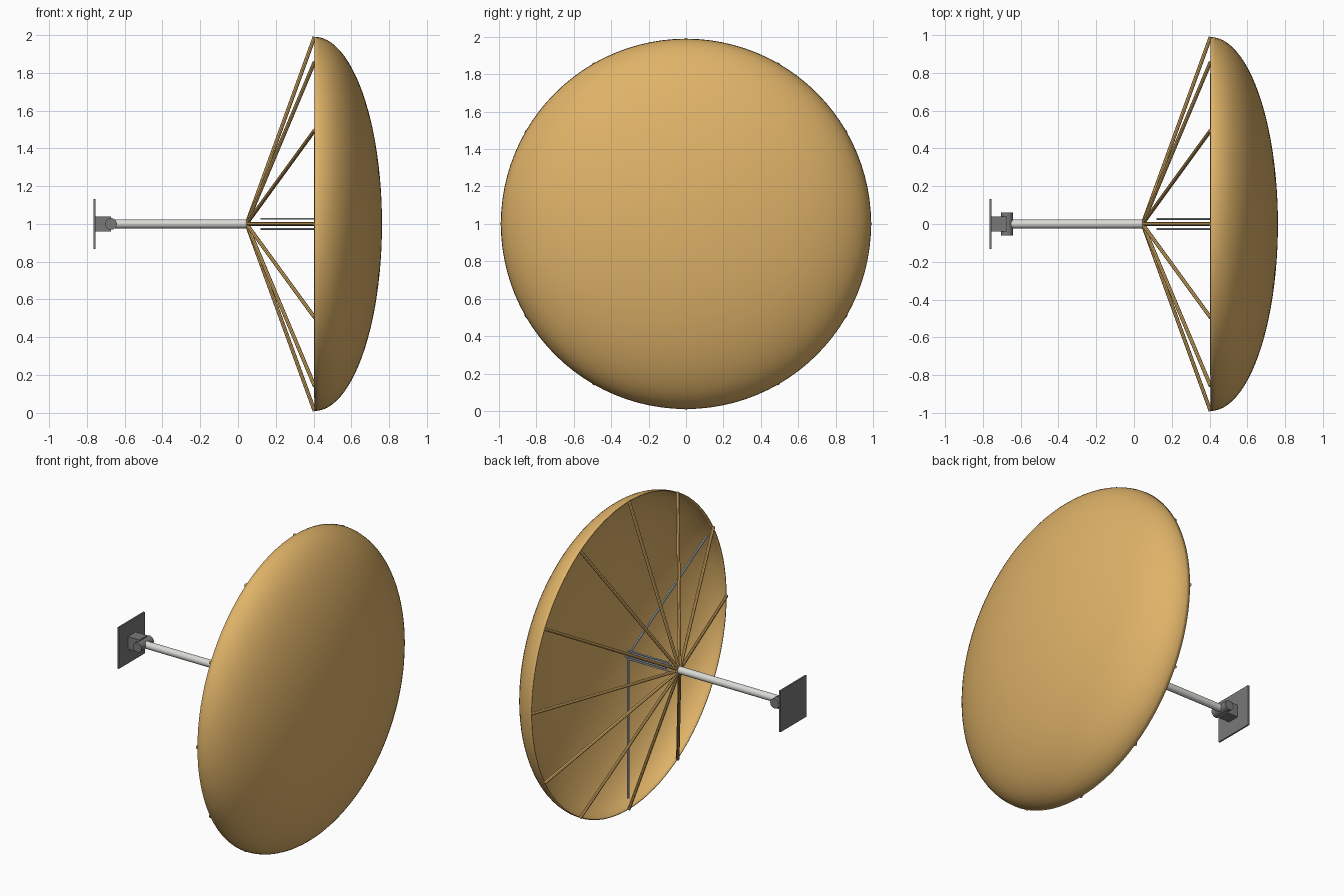
import bpy, bmesh
from math import sin, cos, pi, radians
from mathutils import Vector

cube = bpy.data.objects.get("Cube")
if cube:
    bpy.data.objects.remove(cube, do_unlink=True)


def material(name, rgb):
    m = bpy.data.materials.new(name)
    m.use_nodes = True
    m.diffuse_color = (*rgb, 1)
    m.node_tree.nodes["Principled BSDF"].inputs["Base Color"].default_value = (*rgb, 1)
    return m


gold = material("gold", (0.74, 0.45, 0.14))
pale_metal = material("pale metal", (0.70, 0.70, 0.67))
feed_metal = material("blue grey metal", (0.50, 0.54, 0.60))
dark_metal = material("dark metal", (0.19, 0.19, 0.19))

RIM_X, APEX_X, RADIUS, HUB_X = 0.405, 0.762, 0.99, 0.045
CENTRE = Vector((0, 0, 1))


def point(x, r=0, angle=0):
    """Point at distance r from the axis, angle measured from up towards +y."""
    return CENTRE + Vector((x, r * sin(angle), r * cos(angle)))


def smooth(obj):
    bpy.ops.object.select_all(action='DESELECT')
    obj.select_set(True)
    bpy.context.view_layer.objects.active = obj
    bpy.ops.object.shade_smooth_by_angle(angle=radians(40))


def rod(name, a, b, r, mat, sides=12):
    d = b - a
    bpy.ops.mesh.primitive_cylinder_add(vertices=sides, radius=r, depth=d.length,
                                        location=(a + b) / 2)
    o = bpy.context.object
    o.name = name
    o.rotation_euler = d.to_track_quat('Z', 'Y').to_euler()
    o.data.materials.append(mat)
    smooth(o)
    return o


def box(name, centre, size, mat):
    bpy.ops.mesh.primitive_cube_add(size=1, location=centre)
    o = bpy.context.object
    o.name = name
    o.scale = size
    o.data.materials.append(mat)
    return o


# Dish: half-ellipse profile spun about the x axis, open towards -x
bm = bmesh.new()
STEPS = 24
profile = []
for i in range(STEPS + 1):
    t = pi / 2 * i / STEPS
    r = RADIUS * cos(t) if i < STEPS else 0
    profile.append(bm.verts.new(point(RIM_X + (APEX_X - RIM_X) * sin(t), r)))
edges = [bm.edges.new(pair) for pair in zip(profile, profile[1:])]
bmesh.ops.spin(bm, geom=profile + edges, cent=CENTRE, axis=(1, 0, 0),
               angle=2 * pi, steps=96, use_duplicate=False)
bmesh.ops.remove_doubles(bm, verts=bm.verts, dist=0.0005)
bmesh.ops.recalc_face_normals(bm, faces=bm.faces)
# make the outer skin face away from the hollow
if sum(f.normal.x * f.calc_area() for f in bm.faces) < 0:
    bmesh.ops.reverse_faces(bm, faces=bm.faces)
mesh = bpy.data.meshes.new("dish")
bm.to_mesh(mesh)
bm.free()
dish = bpy.data.objects.new("dish", mesh)
bpy.context.collection.objects.link(dish)
mesh.materials.append(gold)
shell = dish.modifiers.new("thickness", 'SOLIDIFY')
shell.thickness = 0.006
shell.offset = -1
smooth(dish)

# Twelve spokes from the hub to the rim
for i in range(12):
    rod(f"spoke_{i + 1}", point(HUB_X), point(RIM_X, RADIUS, i * pi / 6), 0.01, gold, 8)

# Feed rods running along the axis
for i in range(4):
    a = i * pi / 2
    rod(f"feed_rod_{i + 1}", point(0.12, 0.027, a), point(RIM_X + 0.01, 0.027, a),
        0.005, feed_metal, 8)

# Three radial stays in the mouth of the dish
for i in range(3):
    a = pi / 3 + i * 2 * pi / 3
    rod(f"radial_stay_{i + 1}", point(RIM_X + 0.004), point(RIM_X + 0.004, 0.92, a),
        0.007, feed_metal, 8)

# Mast and wall mount
rod("mast", point(-0.67), point(HUB_X + 0.005), 0.023, pale_metal, 24)
rod("mount_pivot", CENTRE + Vector((-0.672, -0.062, 0)),
    CENTRE + Vector((-0.672, 0.062, 0)), 0.031, dark_metal, 24)
box("mount_block", point(-0.715), (0.085, 0.08, 0.08), dark_metal)
box("mount_plate", point(-0.759), (0.01, 0.265, 0.265), dark_metal)
